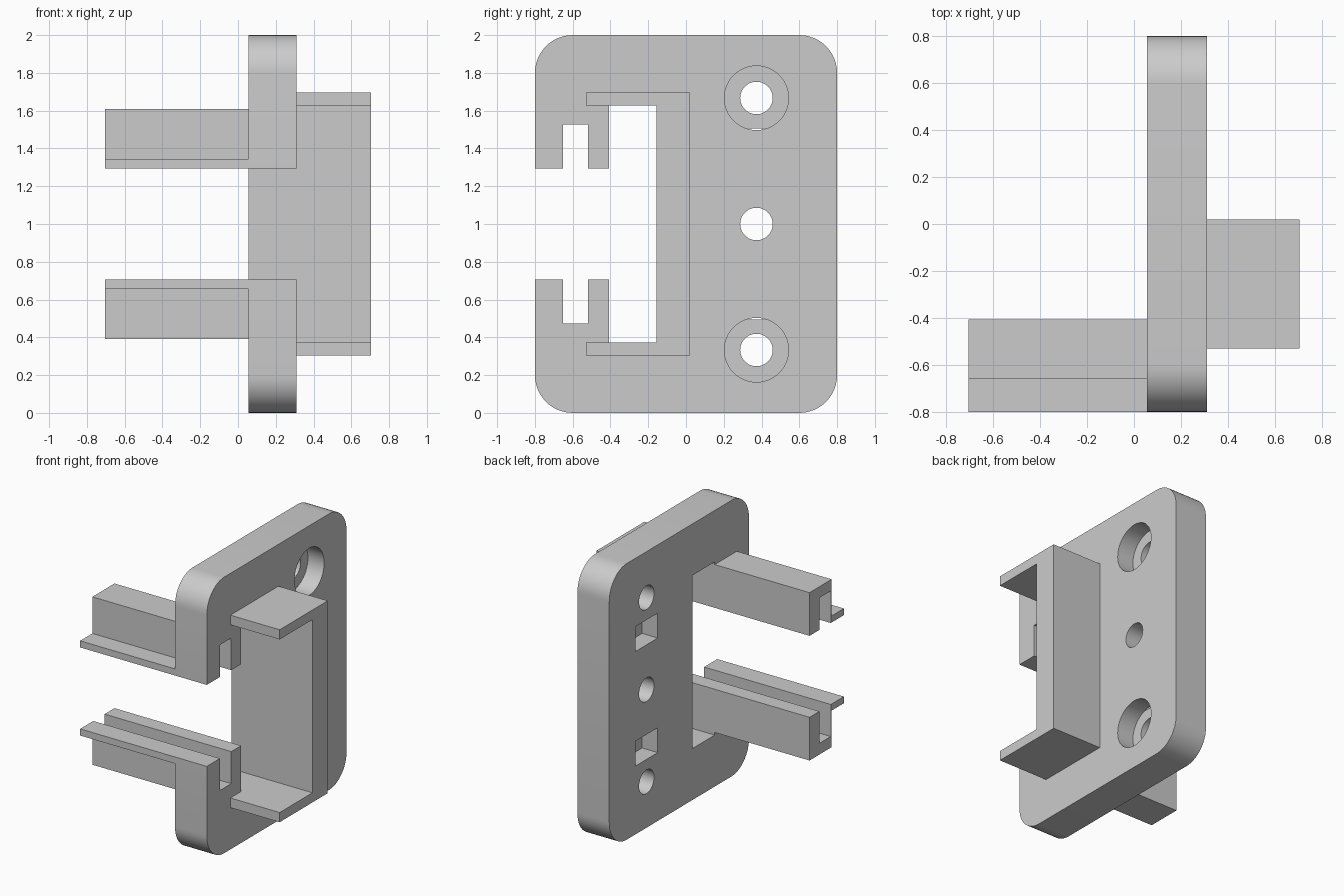
import bpy, bmesh, math

if "Cube" in bpy.data.objects:
    bpy.data.objects.remove(bpy.data.objects["Cube"])

grey = bpy.data.materials.new("grey plastic")
grey.diffuse_color = (0.6, 0.6, 0.6, 1)
grey.use_nodes = True
grey.node_tree.nodes["Principled BSDF"].inputs["Base Color"].default_value = grey.diffuse_color


def prism(name, pts, x0, x1):
    """Extrude a (y, z) outline along x."""
    bm = bmesh.new()
    f = bm.faces.new([bm.verts.new((x0, y, z)) for y, z in pts])
    r = bmesh.ops.extrude_face_region(bm, geom=[f])
    verts = [v for v in r["geom"] if isinstance(v, bmesh.types.BMVert)]
    bmesh.ops.translate(bm, vec=(x1 - x0, 0, 0), verts=verts)
    bmesh.ops.recalc_face_normals(bm, faces=bm.faces)
    me = bpy.data.meshes.new(name)
    bm.to_mesh(me)
    bm.free()
    me.materials.append(grey)
    ob = bpy.data.objects.new(name, me)
    bpy.context.collection.objects.link(ob)
    return ob


def arc(y, z, r, a0, a1, n):
    return [(y + r * math.cos(math.radians(a0 + (a1 - a0) * i / n)),
             z + r * math.sin(math.radians(a0 + (a1 - a0) * i / n))) for i in range(n + 1)]


def flip(pts):
    """Mirror an outline about the mid height, keeping its winding."""
    return [(y, 2 - z) for y, z in reversed(pts)]


X0, X1 = 0.055, 0.31

# Plate: rounded corners, open front window and rail slots
upper = (arc(0.6, 1.8, 0.2, 0, 90, 12) + arc(-0.6, 1.8, 0.2, 90, 180, 12)
         + [(-0.8, 1.295), (-0.65, 1.295), (-0.65, 1.527), (-0.52, 1.527),
            (-0.52, 1.295), (-0.407, 1.295), (-0.407, 1.627), (-0.155, 1.627)])
plate = prism("mounting_plate", upper + flip(upper), X0, X1)


def cut(name, pts, x0, x1):
    c = prism(name, pts, x0, x1)
    c.hide_render = True
    m = plate.modifiers.new(name, "BOOLEAN")
    m.operation, m.solver, m.object = "DIFFERENCE", "EXACT", c
    return c


# Screw holes, counterbores on the right face, square pockets on the left face
cutters = [cut("hole_cutter", arc(0.373, z, 0.086, 0, 352.5, 47), 0, 0.4)
           for z in (0.333, 1.0, 1.667)]
cutters += [cut("counterbore_cutter", arc(0.373, z, 0.17, 0, 352.5, 47), 0.18, 0.4)
            for z in (0.333, 1.667)]
cutters += [cut("pocket_cutter", [(0.245, z - 0.09), (0.5, z - 0.09),
                                  (0.5, z + 0.09), (0.245, z + 0.09)], 0, 0.18)
            for z in (0.585, 1.415)]

# Bake the cuts and drop the cutters
dg = bpy.context.evaluated_depsgraph_get()
baked = bpy.data.meshes.new_from_object(plate.evaluated_get(dg))
plate.modifiers.clear()
plate.data = baked
for c in cutters:
    bpy.data.objects.remove(c)
bpy.context.view_layer.objects.active = plate
plate.select_set(True)
bpy.ops.object.shade_smooth_by_angle(angle=math.radians(30))

# Slotted rail arms with a thin front flange
arm = [(-0.8, 1.295), (-0.65, 1.295), (-0.65, 1.527), (-0.52, 1.527), (-0.52, 1.295),
       (-0.407, 1.295), (-0.407, 1.608), (-0.66, 1.608), (-0.66, 1.343), (-0.8, 1.343)]
prism("upper_arm", arm, -0.705, X0)
prism("lower_arm", flip(arm), -0.705, X0)

# Bracket on the right face
half = [(0.02, 1.697), (-0.53, 1.697), (-0.53, 1.627), (-0.155, 1.627)]
prism("c_bracket", half + flip(half), X1, 0.705)
